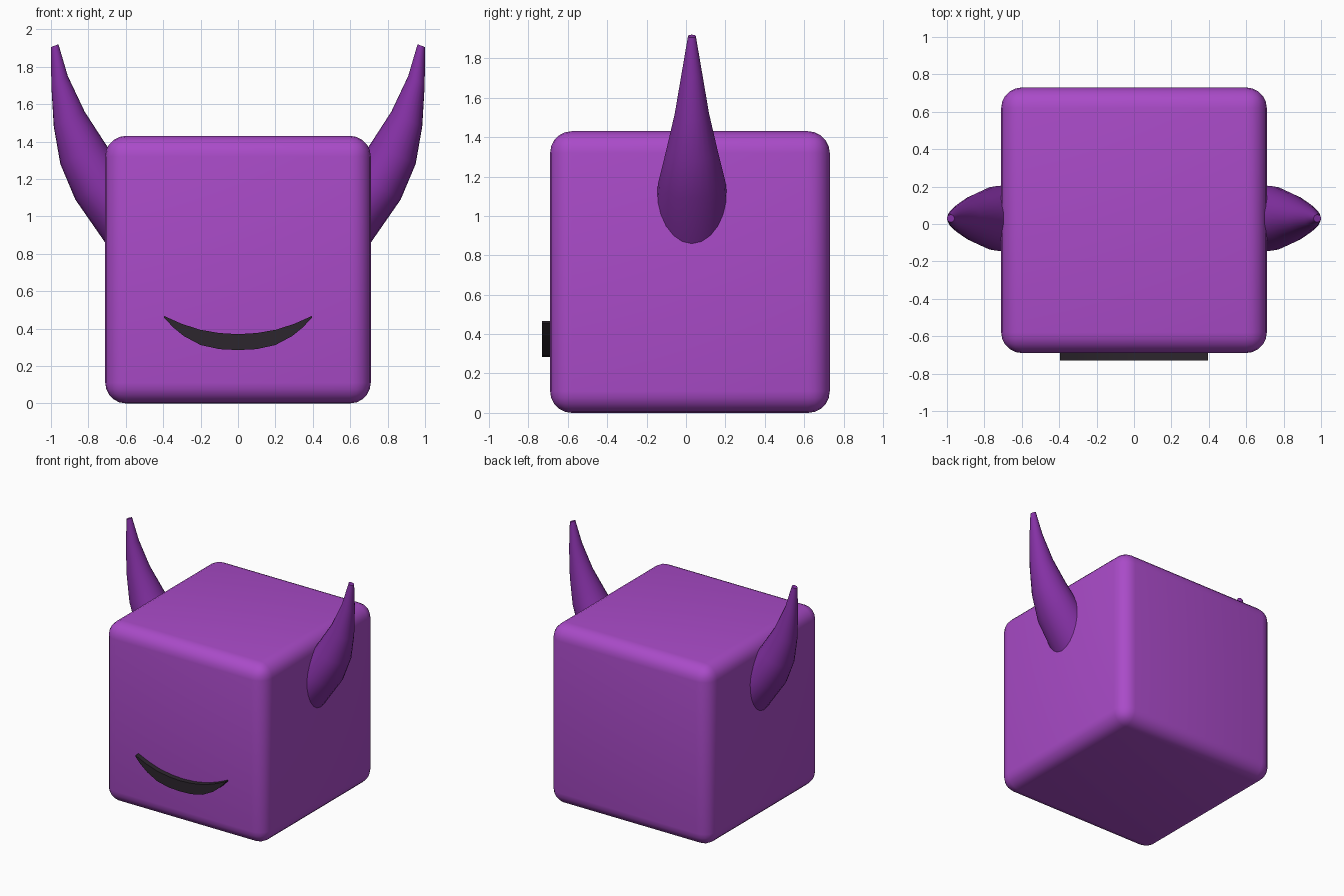
import bpy, bmesh, math
from mathutils import Vector

if "Cube" in bpy.data.objects:
    bpy.data.objects.remove(bpy.data.objects["Cube"])


def material(name, rgb):
    m = bpy.data.materials.new(name)
    m.diffuse_color = (*rgb, 1)
    m.use_nodes = True
    m.node_tree.nodes["Principled BSDF"].inputs["Base Color"].default_value = m.diffuse_color
    return m


def make_object(name, bm, mat, angle):
    bmesh.ops.recalc_face_normals(bm, faces=bm.faces)
    mesh = bpy.data.meshes.new(name)
    bm.to_mesh(mesh)
    bm.free()
    mesh.materials.append(mat)
    ob = bpy.data.objects.new(name, mesh)
    bpy.context.collection.objects.link(ob)
    bpy.ops.object.select_all(action='DESELECT')
    ob.select_set(True)
    bpy.context.view_layer.objects.active = ob
    bpy.ops.object.shade_smooth_by_angle(angle=math.radians(angle))
    return ob


purple = material("purple", (0.40, 0.07, 0.58))
dark_purple = material("dark purple", (0.23, 0.03, 0.37))
black = material("soft black", (0.025, 0.019, 0.026))

# Rounded cube body
bm = bmesh.new()
bmesh.ops.create_cube(bm, size=1)
bmesh.ops.scale(bm, vec=(1.42, 1.42, 1.43), verts=bm.verts)
bmesh.ops.translate(bm, vec=(0, 0.02, 0.715), verts=bm.verts)
bmesh.ops.bevel(bm, geom=bm.edges[:], offset=0.11, segments=5, profile=0.5,
                affect='EDGES')
make_object("body", bm, purple, 40)

# Curved horns: elliptical rings between outer and inner outline (x, z), half depth
sections = [((0.70, 0.845), (0.41, 1.06), 0.19),
            ((0.87, 1.09), (0.61, 1.24), 0.172),
            ((0.95, 1.28), (0.71, 1.39), 0.13),
            ((0.985, 1.48), (0.82, 1.56), 0.087),
            ((0.998, 1.70), (0.91, 1.75), 0.052),
            ((1.0, 1.905), (0.96, 1.92), 0.02)]
SIDES = 24
bm = bmesh.new()
rings = []
for outer, inner, depth in sections:
    o, i = Vector((outer[0], 0.03, outer[1])), Vector((inner[0], 0.03, inner[1]))
    mid, half = (o + i) / 2, (o - i) / 2
    rings.append([bm.verts.new(mid + half * math.cos(a) + Vector((0, depth * math.sin(a), 0)))
                  for a in (2 * math.pi * k / SIDES for k in range(SIDES))])
for lo, hi in zip(rings, rings[1:]):
    for k in range(SIDES):
        n = (k + 1) % SIDES
        bm.faces.new((lo[k], lo[n], hi[n], hi[k]))
bm.faces.new(rings[0])
bm.faces.new(rings[-1])
horns = make_object("horns", bm, dark_purple, 50)
horns.modifiers.new("mirror", 'MIRROR').use_mirror_merge = False

# Crescent smile
upper = [(0, 0.37), (0.1, 0.376), (0.2, 0.393), (0.3, 0.425), (0.395, 0.467)]
lower = [(0.395, 0.457), (0.345, 0.405), (0.29, 0.36), (0.2, 0.312), (0.1, 0.29), (0, 0.285)]
right = upper + lower
outline = right + [(-x, z) for x, z in reversed(right) if x > 0]
bm = bmesh.new()
face = bm.faces.new([bm.verts.new((x, -0.73, z)) for x, z in outline])
ext = bmesh.ops.extrude_face_region(bm, geom=[face], use_keep_orig=True)
moved = [v for v in ext["geom"] if isinstance(v, bmesh.types.BMVert)]
bmesh.ops.translate(bm, vec=(0, 0.05, 0), verts=moved)
make_object("mouth", bm, black, 30)
